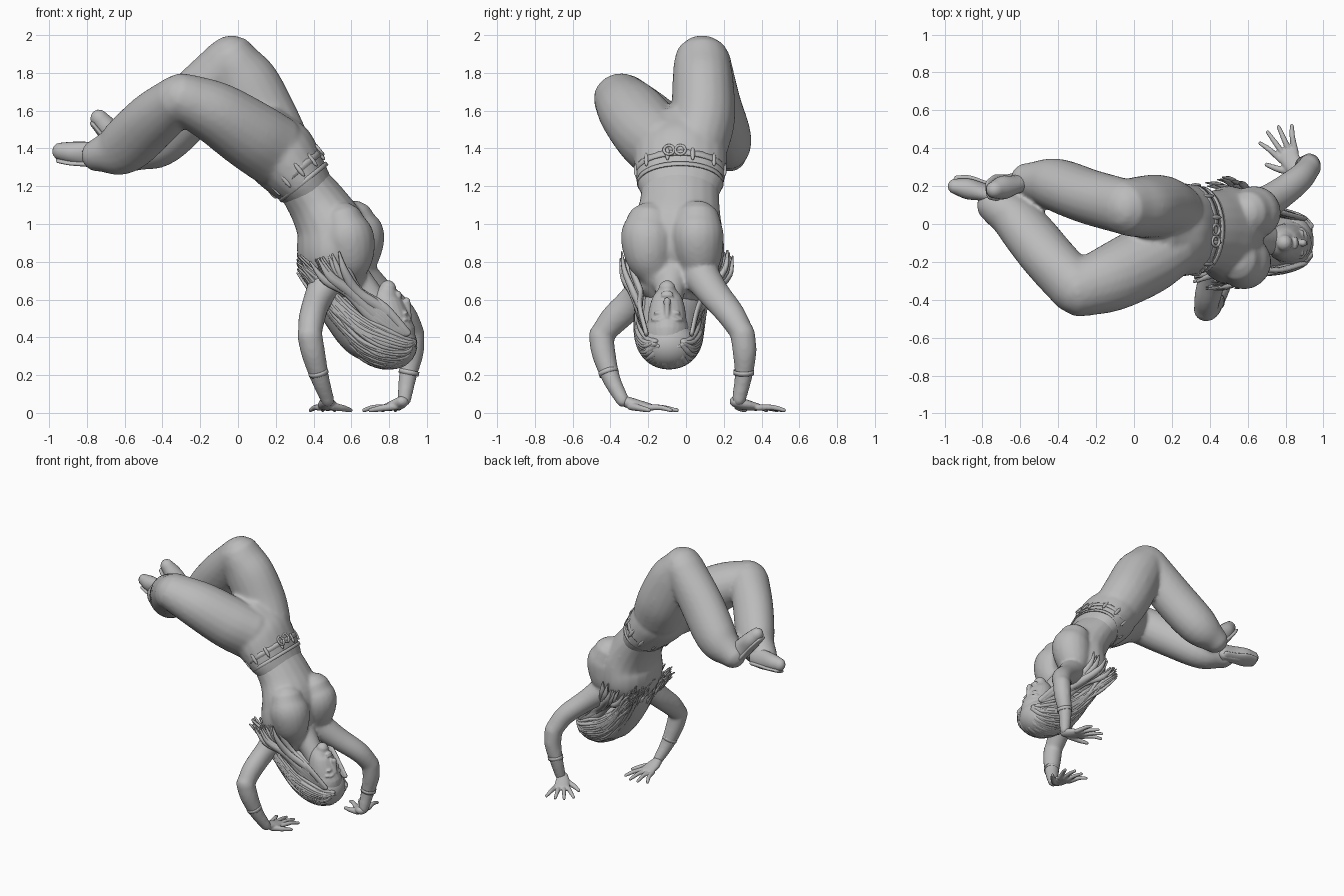
import bpy, bmesh, math, random
from mathutils import Vector, Matrix

random.seed(4)
cube = bpy.data.objects.get("Cube")
if cube:
    bpy.data.objects.remove(cube)

grey = bpy.data.materials.new("plain grey")
grey.use_nodes = True
TONE = (.5, .5, .5, 1)
grey.diffuse_color = TONE
grey.node_tree.nodes["Principled BSDF"].inputs["Base Color"].default_value = TONE
X, Y, Z = Vector((1, 0, 0)), Vector((0, 1, 0)), Vector((0, 0, 1))


def spline(rows, steps):
    """Smooth curve through rows of any length."""
    rows = [Vector(r) for r in rows]
    pts = [2 * rows[0] - rows[1]] + rows + [2 * rows[-1] - rows[-2]]
    out = []
    for a, b, c, d in zip(pts, pts[1:], pts[2:], pts[3:]):
        for i in range(steps):
            t = i / steps
            out.append(.5 * (2 * b + (c - a) * t + (2 * a - 5 * b + 4 * c - d) * t**2
                             + (3 * b - a - 3 * c + d) * t**3))
    return out + [rows[-1]]


def loft(bm, rows, side=Y, sides=20, steps=5):
    """Round-ended tube; each row is x, y, z, radius along side, radius across."""
    rows = spline(rows, steps)
    centres = [Vector(r[:3]) for r in rows]
    rings = []
    last = len(rows) - 1
    for i, r in enumerate(rows):
        t = (centres[min(i + 1, last)] - centres[max(i - 1, 0)]).normalized()
        s = (side - t * side.dot(t)).normalized()
        o = t.cross(s)
        ring = [(centres[i], r[3], r[4])]
        if i in (0, last):
            sign = -1 if i == 0 else 1
            cap = [(centres[i] + t * sign * min(r[3], r[4]) * math.sin(a),
                    r[3] * math.cos(a), r[4] * math.cos(a)) for a in (.5, 1, 1.4)]
            ring = cap[::-1] + ring if i == 0 else ring + cap
        for c, rs, ro in ring:
            rings.append([bm.verts.new(c + s * rs * math.cos(k * math.tau / sides)
                                       + o * ro * math.sin(k * math.tau / sides))
                          for k in range(sides)])
    for p, q in zip(rings, rings[1:]):
        for k in range(sides):
            n = (k + 1) % sides
            bm.faces.new((p[k], p[n], q[n], q[k]))
    bm.faces.new(rings[0][::-1])
    bm.faces.new(rings[-1])


def ball(bm, centre, radii, axes=(X, Y, Z)):
    m = Matrix([a * r for a, r in zip(axes, radii)]).transposed().to_4x4()
    bmesh.ops.create_uvsphere(bm, u_segments=24, v_segments=14, radius=1,
                              matrix=Matrix.Translation(centre) @ m)


def finish(name, bm, voxel=0, soften=0):
    """Turn the parts into one object, fused into a single skin if voxel is set."""
    bmesh.ops.recalc_face_normals(bm, faces=bm.faces[:])
    for f in bm.faces:
        f.smooth = True
    me = bpy.data.meshes.new(name)
    bm.to_mesh(me)
    bm.free()
    me.materials.append(grey)
    ob = bpy.data.objects.new(name, me)
    bpy.context.collection.objects.link(ob)
    if voxel:
        rm = ob.modifiers.new("fuse", "REMESH")
        rm.mode, rm.voxel_size, rm.use_smooth_shade = "VOXEL", voxel, True
        sm = ob.modifiers.new("soften", "SMOOTH")
        sm.factor, sm.iterations = .5, soften


# Trousers: pelvis, thighs and flared shins
bm = bmesh.new()
loft(bm, [(.15, -.03, 1.46, .2, .17), (.22, -.03, 1.375, .245, .195),
          (.295, -.03, 1.28, .242, .175), (.35, -.03, 1.21, .23, .15)])
loft(bm, [(.19, -.12, 1.39, .165, .19), (.06, -.195, 1.475, .185, .185),
          (-.12, -.285, 1.59, .178, .165), (-.29, -.345, 1.665, .148, .135)])
loft(bm, [(-.305, -.34, 1.667, .142, .13), (-.45, -.18, 1.55, .138, .15),
          (-.61, .01, 1.405, .126, .145), (-.74, .1, 1.365, .095, .09)])
loft(bm, [(.2, .06, 1.42, .165, .18), (.13, .09, 1.56, .17, .185),
          (.04, .09, 1.74, .163, .178), (-.03, .085, 1.86, .15, .14)])
loft(bm, [(-.045, .09, 1.86, .147, .135), (-.24, .145, 1.64, .145, .16),
          (-.42, .21, 1.45, .138, .15), (-.56, .23, 1.37, .095, .095)])
finish("trousers", bm, .013, 9)

# Belt, loops and buckle around the tilted waist
waist = Vector((.325, -.03, 1.25))
down = Vector((.62, 0, -.78))
out = Vector((.78, 0, .62))


def band(name, centre, axis, front, rs, rf, width, thick):
    bm = bmesh.new()
    rim = []
    side = axis.cross(front)
    for k in range(48):
        a = k * math.tau / 48
        rim.append([bm.verts.new(centre + axis * h * width + front * (rf + e * thick) * math.cos(a)
                                 + side * (rs + e * thick) * math.sin(a))
                    for h, e in ((-1, 0), (-1, 1), (1, 1), (1, 0))])
    for p, q in zip(rim, rim[1:] + rim[:1]):
        for k in range(4):
            bm.faces.new((p[k], p[k - 1], q[k - 1], q[k]))
    finish(name, bm)


band("waistband", waist + down * .035, down, out, .222, .152, .012, .009)
band("belt", waist - down * .035, down, out, .232, .163, .02, .008)
bm = bmesh.new()
for k in range(11):
    a = k * math.tau / 11 + .28
    n = out * math.cos(a) + Y * math.sin(a)
    p = waist - down * .03 + out * .168 * math.cos(a) + Y * .237 * math.sin(a)
    ball(bm, p, (.011, .012, .045), (n, down.cross(n), down))
finish("belt_loops", bm)
bm = bmesh.new()
for s in (-1, 1):
    p = waist - down * .045 + out * .173 + Y * (s * .03 - .03)
    loft(bm, [tuple(p + Y * .027 * math.cos(a) + down * .03 * math.sin(a)) + (.008, .008)
              for a in [k * math.tau / 8 for k in range(9)]], out, 8, 3)
finish("buckle", bm)

# Shirt and skin: torso, draped bust, neck, arms
bm = bmesh.new()
loft(bm, [(.345, -.03, 1.21, .205, .138), (.43, -.035, 1.09, .215, .16),
          (.495, -.05, .96, .25, .185), (.5, -.06, .82, .258, .182),
          (.53, -.065, .7, .205, .14)])
loft(bm, [(.56, -.19, 1.0, .13, .115), (.58, -.2, .93, .145, .14),
          (.59, -.19, .83, .13, .13), (.59, -.15, .74, .1, .09)])
loft(bm, [(.615, .06, 1.01, .125, .115), (.635, .06, .94, .14, .14),
          (.625, .065, .83, .125, .125), (.61, .05, .75, .1, .09)])
loft(bm, [(.55, -.07, .76, .12, .12), (.67, -.085, .65, .08, .08), (.76, -.095, .53, .07, .07)])
loft(bm, [(.48, -.18, .71, .1, .1), (.42, -.275, .595, .085, .075),
          (.39, -.38, .495, .077, .07), (.38, -.45, .41, .062, .063)])
loft(bm, [(.38, -.45, .41, .066, .067), (.4, -.435, .31, .063, .063),
          (.435, -.395, .18, .048, .049), (.475, -.335, .065, .036, .036)])
loft(bm, [(.63, .07, .74, .1, .1), (.75, .145, .635, .085, .078),
          (.87, .235, .525, .075, .07), (.925, .3, .42, .062, .063)])
loft(bm, [(.925, .3, .42, .066, .063), (.925, .31, .32, .063, .058),
          (.9, .305, .2, .048, .048), (.88, .28, .07, .037, .037)])
finish("torso_and_arms", bm, .012, 6)

# Sleeve cuffs on the forearms
band("near_cuff", Vector((.425, -.41, .215)), Vector((.25, .3, -.92)), Vector((.95, 0, .26)),
     .05, .05, .012, .004)
band("far_cuff", Vector((.905, .306, .215)), Vector((-.2, 0, -.98)), Vector((.98, 0, -.2)),
     .05, .05, .012, .004)


# Hands with spread fingers, flat on the floor
def hand(name, wrist, aim, thumb):
    bm = bmesh.new()
    aim = aim.normalized()
    across = Z.cross(aim) * thumb
    flat = lambda f, s, z: wrist + aim * f + across * s + Z * (z - wrist.z)
    loft(bm, [tuple(flat(f, 0, z)) + (w, h) for f, z, w, h in
              ((0, .06, .036, .03), (.05, .045, .05, .03), (.13, .03, .055, .02))], across, 14)
    for k, reach in enumerate((.245, .275, .27, .24)):
        s = .042 - .029 * k
        loft(bm, [tuple(flat(f, s * g, z)) + (w, w) for f, g, z, w in
                  ((.11, 1, .028, .017), (.19, 1.6, .028, .015), (reach, 2.2, .014, .011))], across, 10)
    loft(bm, [tuple(flat(f, s, z)) + (w, w) for f, s, z, w in
              ((.03, .025, .035, .022), (.08, .08, .025, .018), (.13, .12, .014, .012))], aim, 10)
    finish(name, bm, .006, 3)


hand("near_hand", Vector((.47, -.32, .06)), Vector((.05, 1, 0)), -1)
hand("far_hand", Vector((.87, .262, .06)), Vector((-.5, .85, 0)), 1)


# Shoes with flat soles
def shoe(name, heel, toe, sole_dir, wide):
    bm = bmesh.new()
    along = toe - heel
    across = along.cross(sole_dir).normalized()
    for low, tall, grow in ((0, .062, 1), (.045, .018, 1.12)):
        loft(bm, [tuple(heel + along * f + sole_dir * low) + (wide * w * grow, tall * h)
                  for f, w, h in ((0, .8, 1.05), (.35, .8, 1.1), (.7, 1, .95), (.97, .75, .75))],
             across)
    finish(name, bm)


shoe("near_shoe", Vector((-.7, .15, 1.36)), Vector((-.95, .2, 1.385)), Vector((-.1, .35, -.93)), .054)
shoe("far_shoe", Vector((-.58, .22, 1.37)), Vector((-.74, .18, 1.565)), Vector((-.78, 0, -.62)), .062)

# Head: skull and face, in a frame of crown, face and side directions
crown = Vector((.4, 0, -.917)).normalized()
face = Vector((.917, 0, .4)).normalized()
centre = Vector((.79, -.1, .465))
at = lambda c, f, s=0: centre + crown * c + face * f + Y * s
bm = bmesh.new()
ball(bm, at(.05, -.01), (.145, .138, .12), (crown, face, Y))
loft(bm, [tuple(at(c, f)) + (w, d) for c, f, w, d in
          ((-.175, .08, .045, .045), (-.13, .05, .08, .08), (-.05, .03, .1, .1), (.06, .02, .105, .11))])
loft(bm, [tuple(at(c, f)) + (w, w) for c, f, w in
          ((.01, .125, .012), (-.04, .137, .015), (-.075, .145, .02))])
for s in (-1, 1):
    ball(bm, at(-.02, .112, s * .045), (.012, .016, .026), (crown, face, Y))
    loft(bm, [tuple(at(c, f, s * y)) + (.007, .007) for c, f, y in
              ((.012, .124, .02), (.022, .12, .05), (.01, .098, .08))], face, 8)
for c in (-.115, -.132):
    ball(bm, at(c, .122), (.01, .014, .034), (crown, face, Y))
finish("head", bm, .007, 3)

# Hair: full volume swept back, with loose locks over it and the shoulders
bm = bmesh.new()
loft(bm, [(.45, -.07, .67, .15, .08), (.54, -.08, .55, .155, .11),
          (.67, -.09, .435, .155, .145), (.8, -.09, .37, .14, .128)])
ball(bm, at(.11, -.01, .01), (.125, .125, .145), (crown, face, Y))
finish("hair_volume", bm)
bm = bmesh.new()
for k in range(72):
    a = math.pi * (k % 36 / 35 - .5) * 1.25
    s, c = math.sin(a), math.cos(a)
    wob = lambda: random.uniform(-.016, .016)
    lift = random.uniform(-.02, .06)
    loft(bm, [(.925 + wob() / 2, -.09 + s * .075, .37 - c * .025, .02, .012),
              (.87 + wob(), -.09 + s * .12, .36 - c * .095, .022, .014),
              (.77 + wob(), -.09 + s * .15, .39 - c * .145, .026, .014),
              (.65 + wob(), -.09 + s * .16, .45 - c * .145, .028, .014),
              (.52 + wob(), -.08 + s * .17, .57 - c * .11, .026, .013),
              (.42 + wob(), -.065 + s * .2, .68 - c * .06 + lift, .02, .012),
              (.33 + wob(), -.05 + s * .24 + wob(), .77 + wob() + lift, .008, .005)], Y, 8, 4)
for s in (-1, 1):
    for k in range(12):
        j, v = random.uniform(-.03, .03), random.uniform(-.03, .02)
        loft(bm, [(.87 + j, -.09 + s * .12, .42, .012, .02),
                  (.74 + j, -.09 + s * .155, .53 + j, .014, .026),
                  (.61 + j, -.07 + s * (.2 + v), .64, .018, .028),
                  (.52 + 2 * j, -.05 + s * (.265 + v), .73 + j, .014, .02),
                  (.47 + 3 * j, -.05 + s * (.28 + v), .83 + j, .004, .005)], Y, 8, 4)
finish("hair_locks", bm)
